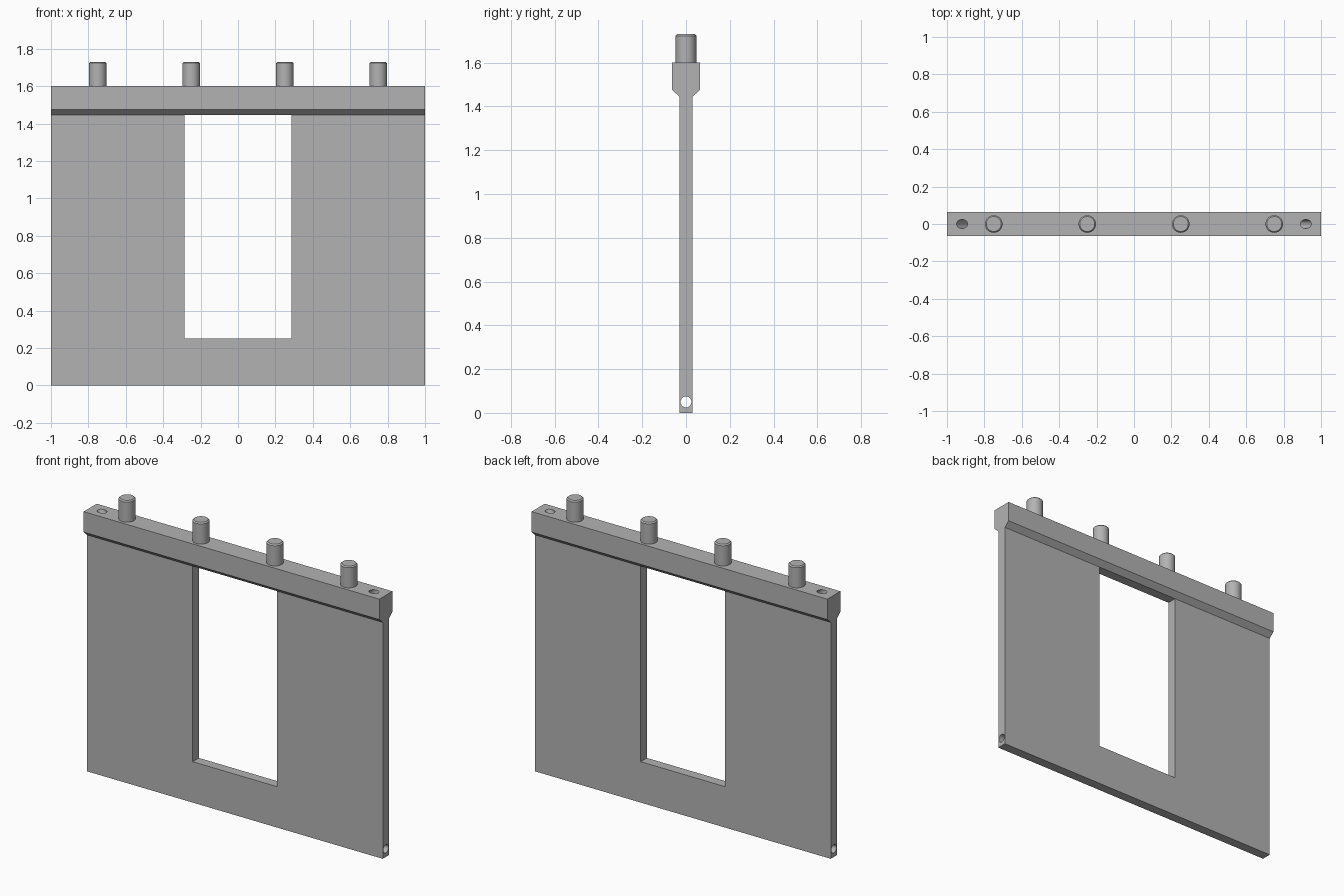
import bpy, bmesh, math
from mathutils import Vector

cube = bpy.data.objects.get("Cube")
if cube:
    bpy.data.objects.remove(cube, do_unlink=True)

grey = bpy.data.materials.new("concrete grey")
grey.use_nodes = True
colour = (0.45, 0.45, 0.45, 1)
grey.diffuse_color = colour
grey.node_tree.nodes["Principled BSDF"].inputs["Base Color"].default_value = colour


def finish(name, bm):
    """Turn a bmesh into a linked object with the grey material."""
    bmesh.ops.recalc_face_normals(bm, faces=bm.faces)
    mesh = bpy.data.meshes.new(name)
    bm.to_mesh(mesh)
    bm.free()
    mesh.materials.append(grey)
    obj = bpy.data.objects.new(name, mesh)
    bpy.context.collection.objects.link(obj)
    return obj


def extrude_profile(name, points, axis, depth):
    """Extrude a closed outline symmetrically along x or y."""
    bm = bmesh.new()
    half = Vector((depth / 2, 0, 0)) if axis == "x" else Vector((0, depth / 2, 0))
    verts = [bm.verts.new((Vector((0, a, z)) if axis == "x" else Vector((a, 0, z))) - half)
             for a, z in points]
    face = bm.faces.new(verts)
    grown = bmesh.ops.extrude_face_region(bm, geom=[face])["geom"]
    bmesh.ops.translate(bm, vec=half * 2,
                        verts=[v for v in grown if isinstance(v, bmesh.types.BMVert)])
    return finish(name, bm)


def rod(name, start, end, radius, chamfer=0):
    """Cylinder between two points, with an optional chamfer at its end."""
    start, end = Vector(start), Vector(end)
    bm = bmesh.new()
    bmesh.ops.create_cone(bm, cap_ends=True, segments=32, radius1=radius,
                          radius2=radius, depth=(end - start).length)
    if chamfer:
        rim = [e for e in bm.edges if all(v.co.z > 0 for v in e.verts)]
        bmesh.ops.bevel(bm, geom=rim, offset=chamfer, segments=1, affect="EDGES")
    turn = (end - start).to_track_quat("Z", "Y").to_matrix()
    bmesh.ops.rotate(bm, verts=bm.verts, matrix=turn)
    bmesh.ops.translate(bm, verts=bm.verts, vec=(start + end) / 2)
    return finish(name, bm)


def smooth(obj):
    bpy.ops.object.select_all(action="DESELECT")
    obj.select_set(True)
    bpy.context.view_layer.objects.active = obj
    bpy.ops.object.shade_smooth_by_angle(angle=math.radians(30))


def cut(obj, cutter):
    mod = obj.modifiers.new("cut", "BOOLEAN")
    mod.operation = "DIFFERENCE"
    mod.solver = "EXACT"
    mod.object = cutter
    bpy.context.view_layer.objects.active = obj
    bpy.ops.object.modifier_apply(modifier=mod.name)
    bpy.data.objects.remove(cutter, do_unlink=True)


# Wall panel with its thickened, chamfered top beam
WEB, HEAD, NECK, SHOULDER, TOP = 0.03, 0.063, 1.445, 1.475, 1.6
side = [(WEB, 0), (WEB, NECK), (HEAD, SHOULDER), (HEAD, TOP)]
outline = side + [(-y, z) for y, z in reversed(side)]
wall = extrude_profile("wall_panel", outline, "x", 2)

# Door opening
DOOR = 0.285
cut(wall, extrude_profile("door_cutter", [(-DOOR, 0.25), (DOOR, 0.25),
                                          (DOOR, NECK), (-DOOR, NECK)], "y", 0.4))

# Bore along the foot of the panel
cut(wall, rod("foot_bore_cutter", (-1.1, 0, 0.05), (1.1, 0, 0.05), 0.025))

# Slanted blind holes at both ends of the beam
for s in (-1, 1):
    cut(wall, rod("end_hole_cutter", (s * 0.82, 0, TOP - 0.14),
                  (s * 0.955, 0, TOP + 0.05), 0.024))
smooth(wall)

# Row of chamfered pegs on the beam
for i, x in enumerate((-0.75, -0.25, 0.25, 0.75)):
    smooth(rod(f"top_peg_{i + 1}", (x, 0, TOP), (x, 0, 1.73), 0.047, 0.007))
